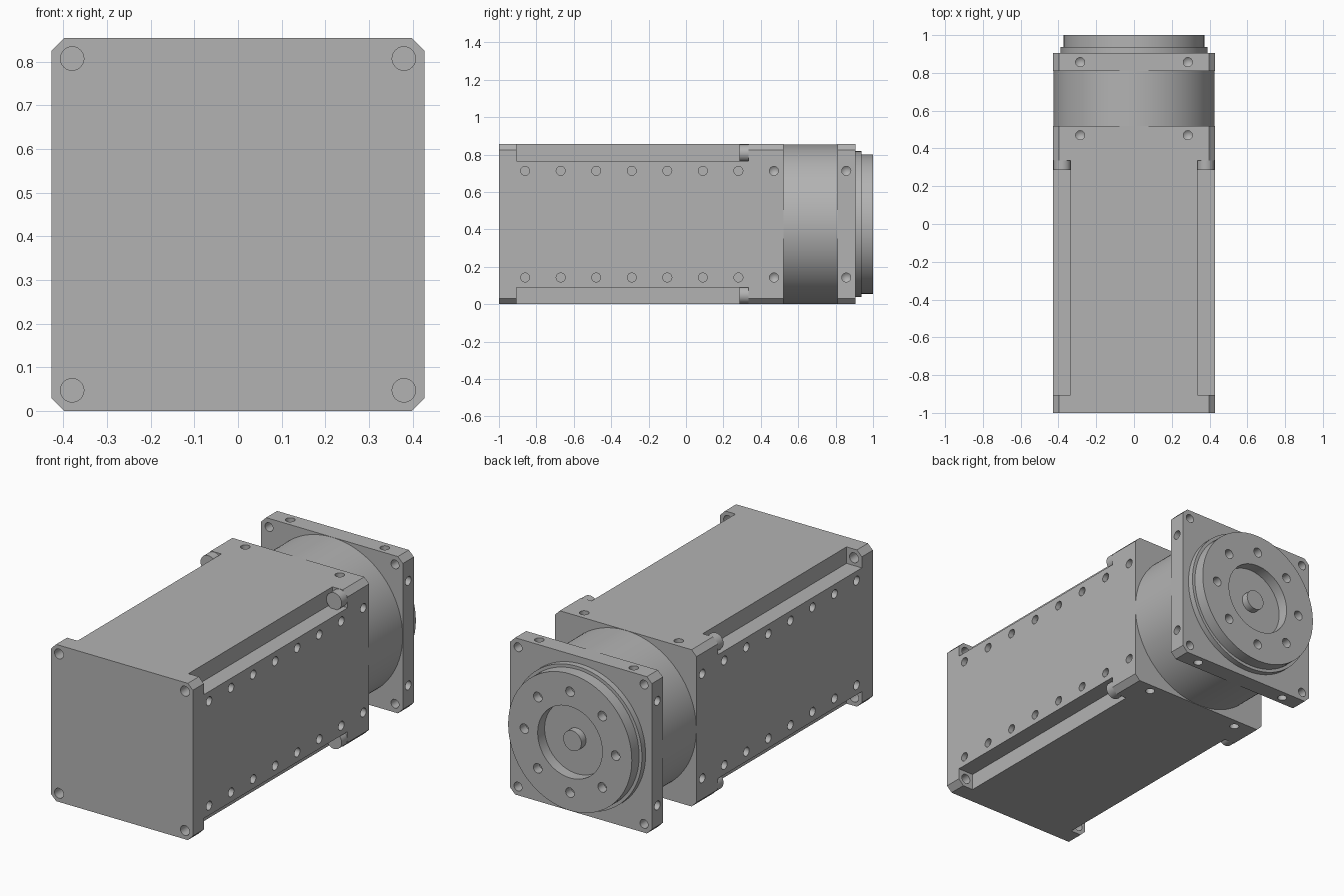
import bpy, bmesh, math
from mathutils import Matrix, Vector

if "Cube" in bpy.data.objects:
    bpy.data.objects.remove(bpy.data.objects["Cube"], do_unlink=True)

HALF = 0.4275      # half width of the square housing
MID = HALF         # height of the central axis
CHAMFER = 0.03
BOLT = 0.38        # corner bolt offset from the axis
SIDES = [(sx, sz) for sx in (-1, 1) for sz in (-1, 1)]

metal = bpy.data.materials.new("Machined grey")
metal.use_nodes = True
grey = (0.45, 0.45, 0.45, 1)
metal.diffuse_color = grey
metal.node_tree.nodes["Principled BSDF"].inputs["Base Color"].default_value = grey


def finish(name, bm):
    bmesh.ops.recalc_face_normals(bm, faces=bm.faces)
    mesh = bpy.data.meshes.new(name)
    bm.to_mesh(mesh)
    bm.free()
    mesh.materials.append(metal)
    obj = bpy.data.objects.new(name, mesh)
    bpy.context.collection.objects.link(obj)
    return obj


def rod(bm, start, direction, length, radius, tip=0.0, segments=24):
    """Cylinder from start along direction, optionally with a conical tip."""
    d = Vector(direction).normalized()
    turn = d.to_track_quat('Z', 'Y').to_matrix().to_4x4()
    ring = [Vector((radius * math.cos(a), radius * math.sin(a), 0))
            for a in (2 * math.pi * i / segments for i in range(segments))]
    place = Matrix.Translation(start) @ turn
    near = [bm.verts.new(place @ p) for p in ring]
    far = [bm.verts.new(place @ (p + Vector((0, 0, length)))) for p in ring]
    bm.faces.new(near[::-1])
    for i in range(segments):
        j = (i + 1) % segments
        bm.faces.new((near[i], near[j], far[j], far[i]))
    if tip:
        point = bm.verts.new(place @ Vector((0, 0, length + tip)))
        for i in range(segments):
            bm.faces.new((far[i], far[(i + 1) % segments], point))
    else:
        bm.faces.new(far)


def box(bm, centre, size):
    bmesh.ops.create_cube(bm, size=1, matrix=Matrix.Translation(centre)
                          @ Matrix.Diagonal((*size, 1)))


def disc(name, y0, y1, radius, segments=96):
    bm = bmesh.new()
    rod(bm, (0, y0, MID), (0, 1, 0), y1 - y0, radius, segments=segments)
    return finish(name, bm)


def chamfered_block(name, y0, y1):
    """Square block along y with four chamfered long edges."""
    a, b = HALF, HALF - CHAMFER
    profile = [(b, a), (a, b), (a, -b), (b, -a), (-b, -a), (-a, -b), (-a, b), (-b, a)]
    bm = bmesh.new()
    base = bm.faces.new([bm.verts.new((x, y0, MID + z)) for x, z in profile])
    out = bmesh.ops.extrude_face_region(bm, geom=[base])
    moved = [v for v in out["geom"] if isinstance(v, bmesh.types.BMVert)]
    bmesh.ops.translate(bm, verts=moved, vec=(0, y1 - y0, 0))
    return finish(name, bm)


def cut(obj, bm):
    cutter = finish("cutter", bm)
    cutter.hide_render = True
    mod = obj.modifiers.new("cut", 'BOOLEAN')
    mod.operation, mod.solver, mod.object = 'DIFFERENCE', 'EXACT', cutter
    bpy.context.view_layer.objects.active = obj
    bpy.ops.object.modifier_apply(modifier=mod.name)
    bpy.data.objects.remove(cutter, do_unlink=True)


def wall_holes(bm, y, drilled, top):
    """Pairs of blind holes in the side walls, and in top and bottom if asked."""
    depth, tip = (0.06, 0.02) if drilled else (0.04, 0.0)
    for s, t in SIDES:
        rod(bm, (s * (HALF + 0.01), y, MID + t * 0.285), (-s, 0, 0), depth, 0.024, tip)
        if top:
            rod(bm, (t * 0.285, y, MID + s * (HALF + 0.01)), (0, 0, -s), depth, 0.024, tip)


# Main housing with bolt channels along its four long edges
housing = chamfered_block("housing", -1.0, 0.52)
channels = bmesh.new()
for sx, sz in SIDES:
    box(channels, (sx * 0.435, -0.285, MID + sz * 0.4375), (0.2, 1.24, 0.2))
cut(housing, channels)

# Threaded holes and corner bolt holes of the housing
holes = bmesh.new()
for i in range(8):
    wall_holes(holes, -0.86 + 0.19 * i, i == 7, i == 7)
for sx, sz in SIDES:
    rod(holes, (sx * BOLT, -1.05, MID + sz * BOLT), (0, 1, 0), 0.2, 0.027)
cut(housing, holes)

# Bolt heads at the ends of the channels
heads = bmesh.new()
for sx, sz in SIDES:
    rod(heads, (sx * BOLT, 0.285, MID + sz * BOLT), (0, 1, 0), 0.055, 0.046, segments=32)
bolt_heads = finish("bolt_heads", heads)

# Round neck between housing and flange
neck = disc("neck", 0.515, 0.815, HALF - 0.001, 128)

# Mounting flange
flange = chamfered_block("mounting_flange", 0.81, 0.905)
holes = bmesh.new()
wall_holes(holes, 0.857, True, True)
for sx, sz in SIDES:
    rod(holes, (sx * BOLT, 0.75, MID + sz * BOLT), (0, 1, 0), 0.25, 0.024)
cut(flange, holes)

# Stepped output hub with central recess and a ring of eight bolt holes
hub_step = disc("hub_step", 0.9, 0.937, 0.39)
hub = disc("output_hub", 0.93, 1.0, 0.373)
holes = bmesh.new()
rod(holes, (0, 0.94, MID), (0, 1, 0), 0.1, 0.195, segments=64)
for i in range(8):
    a = i * math.pi / 4
    rod(holes, (0.275 * math.cos(a), 1.02, MID + 0.275 * math.sin(a)),
        (0, -1, 0), 0.07, 0.026)
cut(hub, holes)

# Shaft end inside the recess
shaft = disc("shaft_end", 0.93, 0.98, 0.055, 32)

for obj in (housing, bolt_heads, neck, flange, hub_step, hub, shaft):
    bpy.ops.object.select_all(action='DESELECT')
    obj.select_set(True)
    bpy.context.view_layer.objects.active = obj
    bpy.ops.object.shade_smooth_by_angle(angle=math.radians(28))
